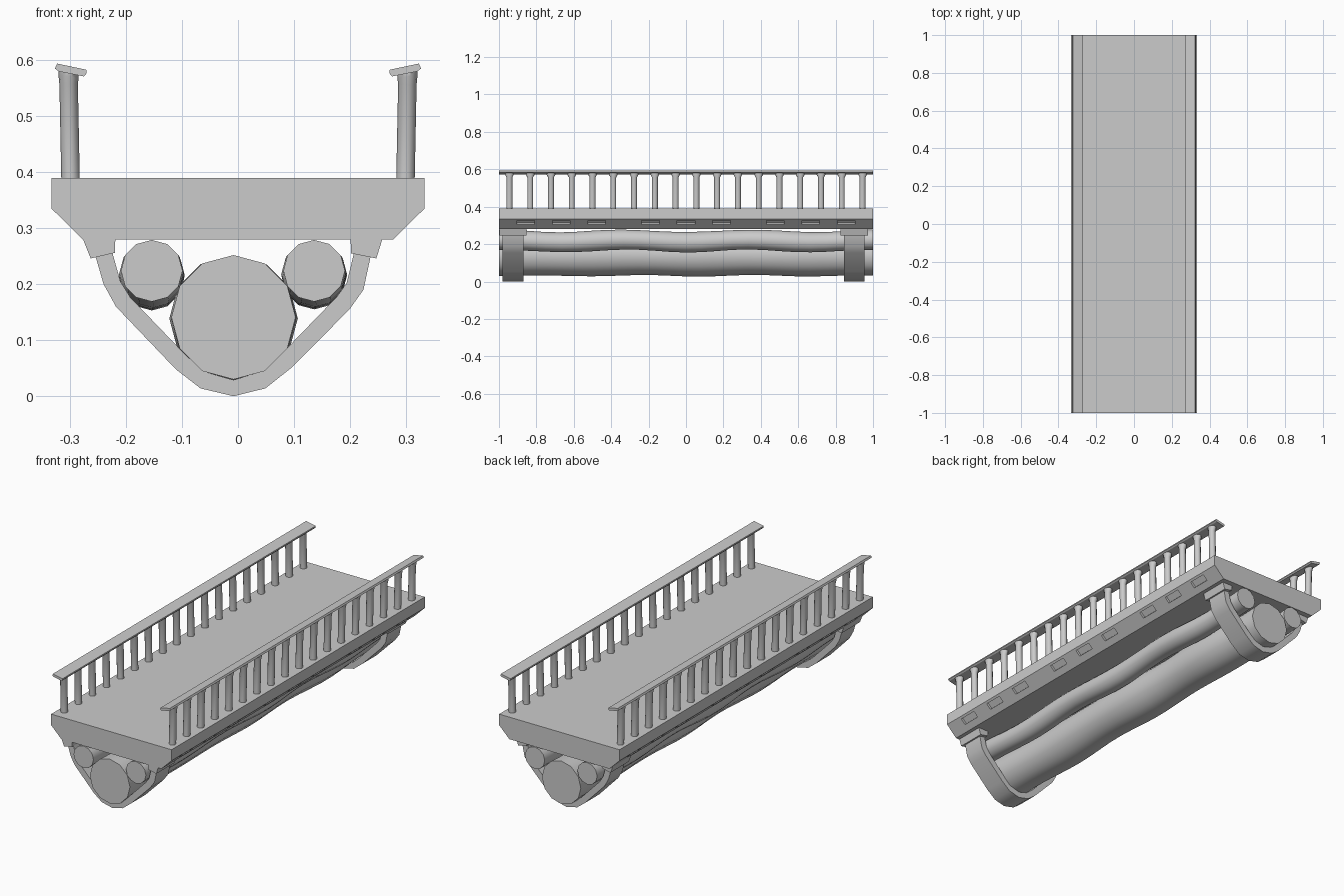
import bpy, bmesh, math
from mathutils import Matrix, Vector

if "Cube" in bpy.data.objects:
    bpy.data.objects.remove(bpy.data.objects["Cube"])


def finish(bm, name, smooth=None):
    bmesh.ops.recalc_face_normals(bm, faces=bm.faces)
    me = bpy.data.meshes.new(name)
    bm.to_mesh(me)
    bm.free()
    ob = bpy.data.objects.new(name, me)
    bpy.context.collection.objects.link(ob)
    bpy.ops.object.select_all(action='DESELECT')
    ob.select_set(True)
    bpy.context.view_layer.objects.active = ob
    if smooth:
        bpy.ops.object.shade_smooth_by_angle(angle=math.radians(smooth))
    return ob


def loft(bm, rings):
    """Skin closed rings of points and cap both ends."""
    vs = [[bm.verts.new(p) for p in r] for r in rings]
    n = len(vs[0])
    for a, b in zip(vs, vs[1:]):
        for i in range(n):
            bm.faces.new((a[i], a[(i + 1) % n], b[(i + 1) % n], b[i]))
    bm.faces.new(vs[0])
    bm.faces.new(vs[-1])


def prism(bm, profile, y0, y1):
    """Extrude an x/z profile along y."""
    loft(bm, [[(x, y, z) for x, z in profile] for y in (y0, y1)])


# Deck slab with chamfered lower edges
bm = bmesh.new()
half = [(0.333, 0.39), (0.333, 0.335), (0.277, 0.28)]
prism(bm, half + [(-x, z) for x, z in reversed(half)], -1, 1)
deck = finish(bm, "deck")

# Shallow slots sunk into both chamfers
bm = bmesh.new()
for s in (-1, 1):
    for y in (-0.857, -0.667, -0.477, -0.19, 0, 0.19, 0.477, 0.667, 0.857):
        m = (Matrix.Translation((s * 0.313, y, 0.315))
             @ Matrix.Rotation(s * math.radians(45), 4, 'Y')
             @ Matrix.Diagonal((0.024, 0.094, 0.032, 1)))
        bmesh.ops.create_cube(bm, size=1, matrix=m)
cutter = finish(bm, "slot_cutter")
cutter.hide_render = True
mod = deck.modifiers.new("slots", 'BOOLEAN')
mod.object = cutter
mod.operation = 'DIFFERENCE'
mod.solver = 'EXACT'
bpy.context.view_layer.objects.active = deck
bpy.ops.object.modifier_apply(modifier="slots")
bpy.data.objects.remove(cutter)


# Wavy logs under the deck
def log(name, x, z, r, sway, sag, period, phase):
    bm = bmesh.new()
    rings = []
    for k in range(25):
        y = -1 + k / 12
        w = 2 * math.pi * (y + 1) / period
        cx = x + sway * math.sin(w + phase)
        cz = z - sag * (1 - math.cos(w))
        rr = r * (1 - 0.025 * (1 - math.cos(w * 1.3)))
        rings.append([(cx + rr * math.sin(a), y, cz + rr * math.cos(a))
                      for a in (2 * math.pi * i / 12 for i in range(12))])
    loft(bm, rings)
    finish(bm, name, 40)


log("large_log", -0.008, 0.141, 0.111, 0.004, 0.002, 0.7, 0)
log("left_log", -0.154, 0.224, 0.055, 0.004, 0.008, 0.67, 0)
log("right_log", 0.136, 0.224, 0.055, 0.004, 0.007, 0.67, 0)

# Curved straps holding the logs, with mounting blocks
outer = [(-0.256, 0.255), (-0.24, 0.2), (-0.218, 0.16), (-0.111, 0.048),
         (-0.067, 0.014), (-0.008, 0), (0.049, 0.014), (0.097, 0.052),
         (0.199, 0.155), (0.224, 0.19), (0.238, 0.255)]
inner = [(-0.224, 0.255), (-0.21, 0.205), (-0.192, 0.176), (-0.09, 0.07),
         (-0.054, 0.042), (-0.008, 0.029), (0.042, 0.044), (0.081, 0.079),
         (0.176, 0.177), (0.194, 0.202), (0.207, 0.255)]
blocks = ([(-0.277, 0.281), (-0.263, 0.246), (-0.22, 0.256), (-0.219, 0.281)],
          [(0.258, 0.281), (0.247, 0.246), (0.202, 0.255), (0.201, 0.281)])
for label, yc in (("front", -0.925), ("rear", 0.9)):
    bm = bmesh.new()
    loft(bm, [[(o[0], yc - 0.055, o[1]), (o[0], yc + 0.055, o[1]),
               (i[0], yc + 0.055, i[1]), (i[0], yc - 0.055, i[1])]
              for o, i in zip(outer, inner)])
    finish(bm, label + "_strap", 35)
    bm = bmesh.new()
    for b in blocks:
        prism(bm, b, yc - 0.073, yc + 0.073)
    finish(bm, label + "_strap_blocks")

# Railings: tilted handrail on a row of slightly leaning balusters
rail = [(0.323, 0.594), (0.271, 0.583), (0.270, 0.577), (0.275, 0.571),
        (0.320, 0.580), (0.327, 0.585)]
turning = [(0.385, 0.0165), (0.557, 0.0165), (0.571, 0.024), (0.578, 0.024)]
for label, s in (("left", -1), ("right", 1)):
    bm = bmesh.new()
    prism(bm, [(s * x, z) for x, z in rail], -1, 1)
    finish(bm, label + "_handrail")
    bm = bmesh.new()
    for k in range(18):
        y = -0.944 + k * 1.888 / 17
        rings = []
        for z, r in turning:
            cx = 0.299 + 0.02 * (z - 0.385)
            rings.append([(s * (cx + min(r, 0.018) * math.cos(a)), y + r * math.sin(a), z
                           + (0.2 * min(r, 0.018) * math.cos(a) if z > 0.56 else 0))
                          for a in (2 * math.pi * i / 10 for i in range(10))])
        loft(bm, rings)
    finish(bm, label + "_balusters", 40)
